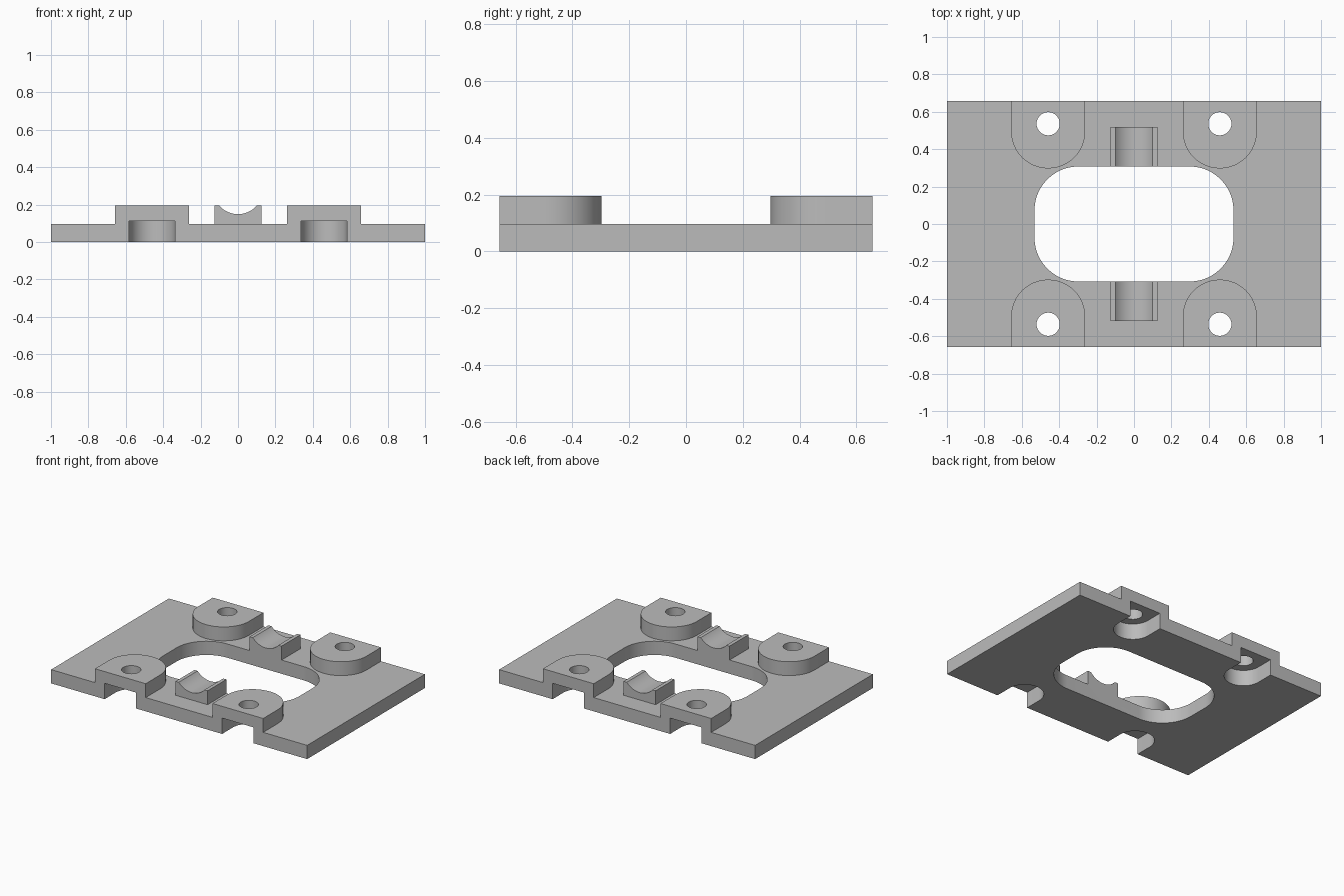
import bpy
import bmesh
from math import pi, sin, cos, sqrt, asin, radians
from mathutils import Matrix

cube = bpy.data.objects.get("Cube")
if cube:
    bpy.data.objects.remove(cube, do_unlink=True)

grey = bpy.data.materials.new("light grey")
grey.use_nodes = True
colour = (0.5, 0.5, 0.5, 1)
grey.diffuse_color = colour
grey.node_tree.nodes["Principled BSDF"].inputs["Base Color"].default_value = colour

HALF_Y, PLATE_TOP, TOP = 0.657, 0.097, 0.195
HOLE_X, HOLE_Y = 0.459, 0.536


def arc(cx, cy, r, start, end, steps=24):
    """Points along a circular arc, angles in half turns."""
    angles = [pi * (start + (end - start) * i / steps) for i in range(steps + 1)]
    return [(cx + r * cos(a), cy + r * sin(a)) for a in angles]


def prism(name, outline, low, high, matrix=Matrix()):
    """Extrude an outline along z, then place it with a matrix."""
    bm = bmesh.new()
    face = bm.faces.new([bm.verts.new((x, y, low)) for x, y in outline])
    top = bmesh.ops.extrude_face_region(bm, geom=[face])["geom"]
    bmesh.ops.translate(bm, vec=(0, 0, high - low),
                        verts=[v for v in top if isinstance(v, bmesh.types.BMVert)])
    bmesh.ops.transform(bm, matrix=matrix, verts=bm.verts)
    bmesh.ops.recalc_face_normals(bm, faces=bm.faces)
    mesh = bpy.data.meshes.new(name)
    bm.to_mesh(mesh)
    bm.free()
    mesh.materials.append(grey)
    obj = bpy.data.objects.new(name, mesh)
    bpy.context.collection.objects.link(obj)
    return obj


def combine(target, tool, operation):
    """Apply a boolean and discard the tool."""
    mod = target.modifiers.new(operation, "BOOLEAN")
    mod.operation, mod.solver, mod.object = operation, "EXACT", tool
    bpy.context.view_layer.objects.active = target
    bpy.ops.object.modifier_apply(modifier=mod.name)
    bpy.data.objects.remove(tool, do_unlink=True)


# Base plate
plate = prism("mounting_plate", [(-1, -HALF_Y), (1, -HALF_Y), (1, HALF_Y), (-1, HALF_Y)],
              0, PLATE_TOP)


def tongue(cx, cy, r, end):
    """Outline with a round inner end, running straight out to y = end."""
    return [(cx + r, end), (cx - r, end)] + arc(cx, cy, r, 1, 2)


corners = [(sx, sy) for sx in (-1, 1) for sy in (-1, 1)]

# Raised bosses at the front and back edges
for sx, sy in corners:
    flip = Matrix.Diagonal((sx, sy, 1, 1))
    boss = prism("boss", tongue(HOLE_X, 0.495, 0.198, HALF_Y), 0.03, TOP, flip)
    combine(plate, boss, "UNION")

# Grooved cradles beside the opening
half, depth = 0.1, 0.046
radius = (half ** 2 + depth ** 2) / (2 * depth)
sweep = asin(half / radius) / pi
groove = arc(0, TOP - depth + radius, radius, 1.5 + sweep, 1.5 - sweep)
section = [(-0.125, 0.03), (0.125, 0.03), (0.125, TOP)] + groove + [(-0.125, TOP)]
upright = Matrix.Rotation(pi / 2, 4, "X")
for sy in (-1, 1):
    cradle = prism("cradle", section, -0.518, -0.28,
                   Matrix.Diagonal((1, sy, 1, 1)) @ upright)
    combine(plate, cradle, "UNION")

# Rounded central opening
cx, cy, r = 0.297, 0.0725, 0.235
opening = (arc(cx, cy, r, 0, 0.5) + arc(-cx, cy, r, 0.5, 1)
           + arc(-cx, -cy, r, 1, 1.5) + arc(cx, -cy, r, 1.5, 2))
combine(plate, prism("opening_cutter", opening, -0.1, 0.3), "DIFFERENCE")

# Screw holes and the slots under the bosses
for sx, sy in corners:
    flip = Matrix.Diagonal((sx, sy, 1, 1))
    slot = prism("slot_cutter", tongue(HOLE_X, HOLE_Y, 0.123, 0.8), -0.1, 0.112, flip)
    combine(plate, slot, "DIFFERENCE")
    hole = prism("hole_cutter", arc(HOLE_X, HOLE_Y, 0.062, 0, 2, 40)[:-1], -0.1, 0.3, flip)
    combine(plate, hole, "DIFFERENCE")

# Smooth the rounded walls, keep the edges sharp
bpy.ops.object.select_all(action="DESELECT")
plate.select_set(True)
bpy.context.view_layer.objects.active = plate
bpy.ops.object.shade_smooth_by_angle(angle=radians(30))
